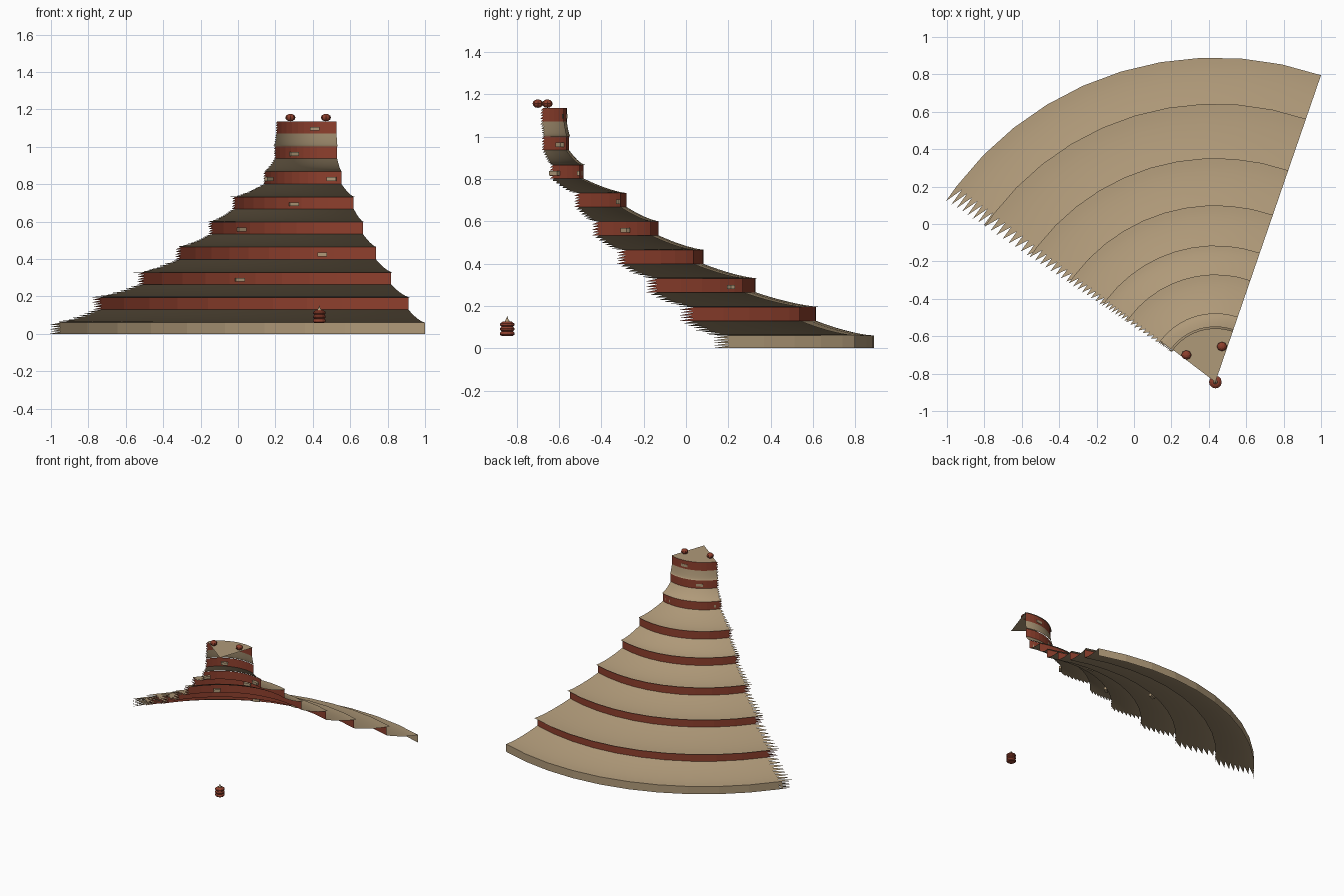
import bpy
from math import radians, sin, cos, tau
from mathutils import Vector

cube = bpy.data.objects.get("Cube")
if cube:
    bpy.data.objects.remove(cube)


def material(name, rgb):
    m = bpy.data.materials.new(name)
    m.use_nodes = True
    m.diffuse_color = (*rgb, 1)
    m.node_tree.nodes["Principled BSDF"].inputs["Base Color"].default_value = (*rgb, 1)
    return m


TAN = material("sandy tan", (0.43, 0.32, 0.19))
RED = material("brick red", (0.27, 0.05, 0.026))

AXIS = Vector((0.435, -0.845, 0))       # common centre of all the terraces
START, END, TOOTH = radians(71), radians(142.8), radians(3.3)
COLUMNS = 10
ARC = [START + (END - START) * i / COLUMNS for i in range(COLUMNS + 1)]
RING = [tau * i / 12 for i in range(13)]


def make_object(name, verts, faces, mat, smooth=False):
    mesh = bpy.data.meshes.new(name)
    mesh.from_pydata(verts, [], faces)
    mesh.materials.append(mat)
    for p in mesh.polygons:
        p.use_smooth = smooth
    ob = bpy.data.objects.new(name, mesh)
    bpy.context.collection.objects.link(ob)
    return ob


def polar(r, z, a, centre=AXIS):
    return centre + Vector((r * cos(a), r * sin(a), z))


def sweep(name, profile, mat, angles=ARC, teeth=False, smooth=False, centre=AXIS):
    """Sweep a radius/height profile about the centre, with an optional ragged end."""
    n = len(angles)
    verts = [polar(r, z, a, centre) for r, z in profile for a in angles]
    faces = []
    for i in range(len(profile) - 1):
        for j in range(n - 1):
            a, b = i * n + j, (i + 1) * n + j
            faces.append((a, b, b + 1, a + 1))
        if teeth:
            r, z = profile[i + 1]
            faces.append((i * n + n - 1, (i + 2) * n - 1, len(verts)))
            verts.append(polar(r, z, angles[-1] + TOOTH, centre))
    return make_object(name, verts, faces, mat, smooth)


# Terraces: edge radii from the summit down to the ground
EDGES = [0.287, 0.298, 0.368, 0.575, 0.73, 0.945, 1.197, 1.488, 1.735]
BASE, STEP, WALL = 0.06, 0.1345, 0.065
SLOPE_ROWS, WALL_ROWS = 8, 5
last = len(EDGES) - 1


def edge_height(k):
    return BASE + STEP * (last - k)


def wall_radius(k):
    return EDGES[k] * (1 if k == last else 0.982)


for k, edge in enumerate(EDGES):
    top = edge_height(k)
    bottom = max(0, top - WALL)
    r = wall_radius(k)
    rows = [(r, top + (bottom - top) * i / WALL_ROWS) for i in range(WALL_ROWS + 1)]
    if k == last:
        sweep("base_wall", rows, TAN, teeth=True)
        break
    sweep(f"terrace_wall_{k + 1}", rows, RED, teeth=True)
    # Concave roof running from this wall's foot to the next edge
    low, outer = edge_height(k + 1), EDGES[k + 1]
    slope = []
    for i in range(SLOPE_ROWS + 1):
        t = i / SLOPE_ROWS
        slope.append((r + (outer - r) * t, low + (bottom - low) * (1 - t) ** 1.5))
    sweep(f"terrace_slope_{k + 1}", slope, TAN, teeth=True, smooth=True)

# Summit deck
deck_z = edge_height(0) + 0.002
deck = [AXIS + Vector((0, 0, deck_z))] + [polar(EDGES[0], deck_z, a) for a in ARC]
make_object("summit_deck", deck,
            [(0, i, i + 1) for i in range(1, len(ARC))], TAN)

# Small pale blocks on the inner side of the walls: terrace, x position
BLOCKS = [(0, 0.41), (1, 0.30), (2, 0.50), (2, 0.165), (3, 0.30),
          (4, 0.02), (5, 0.45), (6, 0.01)]
for n, (k, x) in enumerate(BLOCKS):
    r = wall_radius(k) * 0.97
    dx = x - AXIS.x
    y = AXIS.y + (r * r - dx * dx) ** 0.5
    bpy.ops.mesh.primitive_cube_add(size=1, location=(x, y, edge_height(k) - 0.04))
    ob = bpy.context.object
    ob.name = f"wall_block_{n + 1}"
    ob.scale = (0.05, 0.02, 0.02)
    ob.rotation_euler.z = Vector((0, 1)).angle_signed(Vector((dx, y - AXIS.y))) * -1
    ob.data.materials.append(TAN)

# Two rounded boulders on the summit
for n, (x, y) in enumerate([(0.28, -0.70), (0.47, -0.655)]):
    bpy.ops.mesh.primitive_uv_sphere_add(segments=8, ring_count=6, radius=1,
                                         location=(x, y, deck_z + 0.018))
    ob = bpy.context.object
    ob.name = f"summit_boulder_{n + 1}"
    ob.scale = (0.027, 0.025, 0.02)
    ob.data.materials.append(RED)

# Ribbed lantern hanging free at the centre
ribs = [(0, 0.128), (0.02, 0.126)]
for i in range(3):
    z = 0.122 - i * 0.022
    ribs += [(0.026 + i * 0.002, z), (0.034, z - 0.006),
             (0.034, z - 0.014), (0.027, z - 0.02)]
ribs.append((0, 0.058))
sweep("lantern_body", ribs, RED, angles=RING)
sweep("lantern_tip", [(0, 0.152), (0.005, 0.138), (0.012, 0.126)], TAN, angles=RING)
